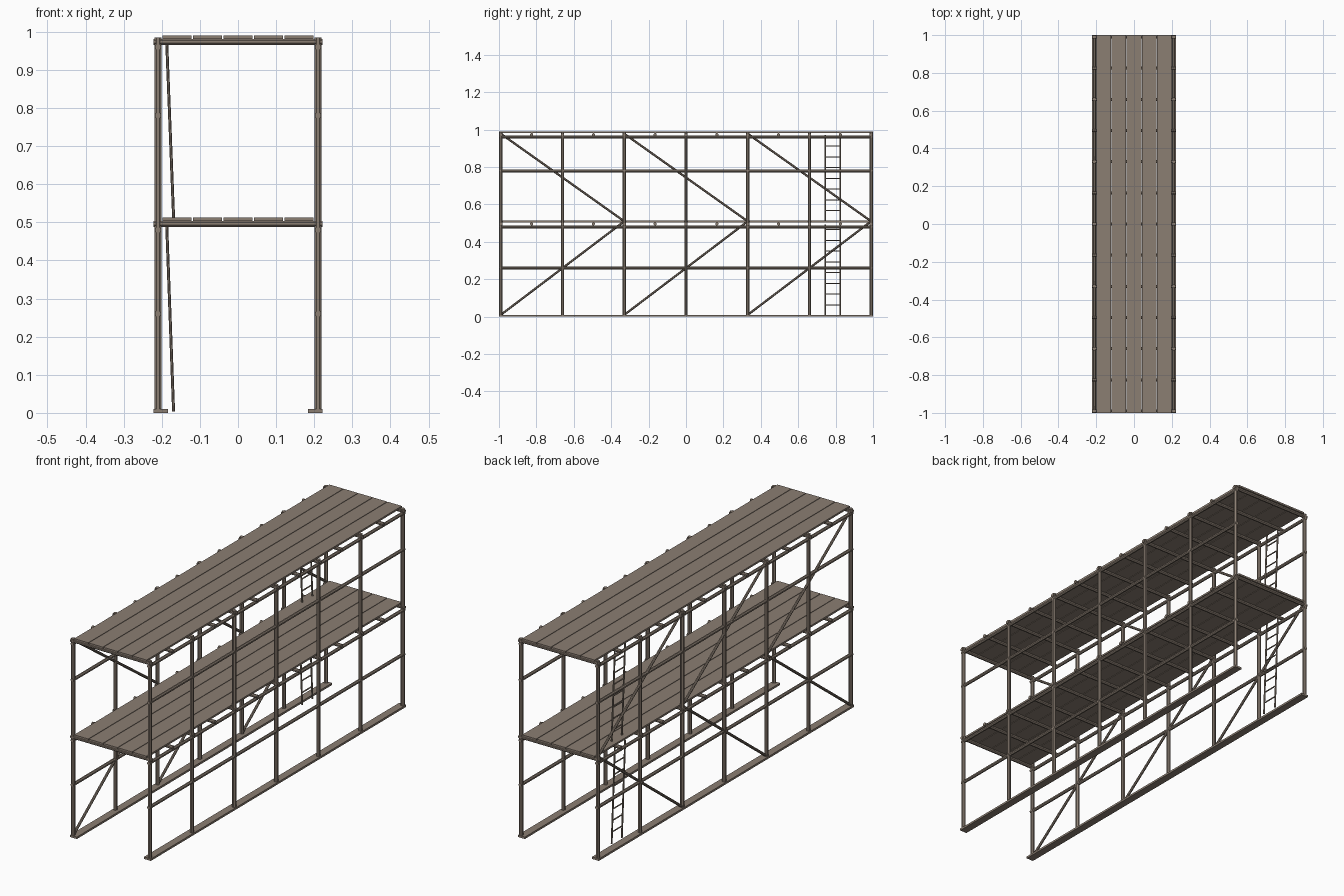
import bpy, bmesh, math
from mathutils import Vector, Matrix

if "Cube" in bpy.data.objects:
    bpy.data.objects.remove(bpy.data.objects["Cube"])

mat = bpy.data.materials.new("weathered brown")
mat.diffuse_color = (0.26, 0.21, 0.17, 1)
mat.use_nodes = True
mat.node_tree.nodes["Principled BSDF"].inputs["Base Color"].default_value = mat.diffuse_color


def finish(name, bm):
    bmesh.ops.recalc_face_normals(bm, faces=bm.faces)
    me = bpy.data.meshes.new(name)
    bm.to_mesh(me)
    bm.free()
    me.materials.append(mat)
    ob = bpy.data.objects.new(name, me)
    bpy.context.collection.objects.link(ob)


def tube(bm, a, b, r, sides=8):
    a, b = Vector(a), Vector(b)
    d = b - a
    m = (Matrix.Translation((a + b) / 2) @ d.to_track_quat('Z', 'Y').to_matrix().to_4x4()
         @ Matrix.Rotation(math.pi / sides, 4, 'Z'))
    bmesh.ops.create_cone(bm, cap_ends=True, segments=sides, radius1=r, radius2=r,
                          depth=d.length, matrix=m)


def box(bm, lo, hi):
    lo, hi = Vector(lo), Vector(hi)
    m = Matrix.Translation((lo + hi) / 2) @ Matrix.Diagonal((*(hi - lo), 1))
    bmesh.ops.create_cube(bm, size=1, matrix=m)


X, Y = 0.21, 0.99          # post lines
DECKS = (0.504, 0.981)     # underside of each deck

for side, s in (("left", -1), ("right", 1)):
    # sole plate under the posts
    bm = bmesh.new()
    xs = sorted((s * 0.184, s * 0.222))
    box(bm, (xs[0], -1, 0), (xs[1], 1, 0.01))
    finish(side + "_sole_plate", bm)
    # upright posts
    bm = bmesh.new()
    for i in range(7):
        y = -Y + i * Y / 3
        tube(bm, (s * X, y, 0.008), (s * X, y, 0.985), 0.0098)
    finish(side + "_posts", bm)
    # long horizontal ledgers
    bm = bmesh.new()
    for z in (0.26, 0.48, 0.78, 0.96):
        tube(bm, (s * X, -1, z), (s * X, 1, z), 0.0085)
    finish(side + "_ledgers", bm)

for level, z in zip(("lower", "upper"), DECKS):
    # cross tubes under the deck
    bm = bmesh.new()
    for i in range(13):
        y = -Y + i * Y / 6
        tube(bm, (-0.222, y, z - 0.008), (0.222, y, z - 0.008), 0.0086)
    finish(level + "_transoms", bm)
    # five planks with narrow gaps
    bm = bmesh.new()
    for i in range(5):
        x = -0.2 + i * 0.08
        box(bm, (x + 0.0015, -1, z), (x + 0.0785, 1, z + 0.009))
    finish(level + "_deck_planks", bm)

# diagonal braces on the left side
bm = bmesh.new()
for y in (-Y, -Y / 3, Y / 3):
    for z in (0.01, 0.978):
        tube(bm, (-X, y, z), (-X, y + Y * 2 / 3, 0.51), 0.0065)
finish("left_diagonal_braces", bm)

# leaning ladders, one per level
for level, z0, z1, first, count in (("lower", 0.004, 0.492, 0.063, 8),
                                    ("upper", 0.513, 0.972, 0.567, 7)):
    foot, top = -0.169, -0.187
    bm = bmesh.new()
    for y in (0.744, 0.824):
        tube(bm, (foot, y, z0), (top, y, z1), 0.0042)
    for i in range(count):
        z = first + i * 0.0575
        x = foot + (top - foot) * (z - z0) / (z1 - z0)
        tube(bm, (x, 0.744, z), (x, 0.824, z), 0.0033)
    finish(level + "_ladder", bm)
